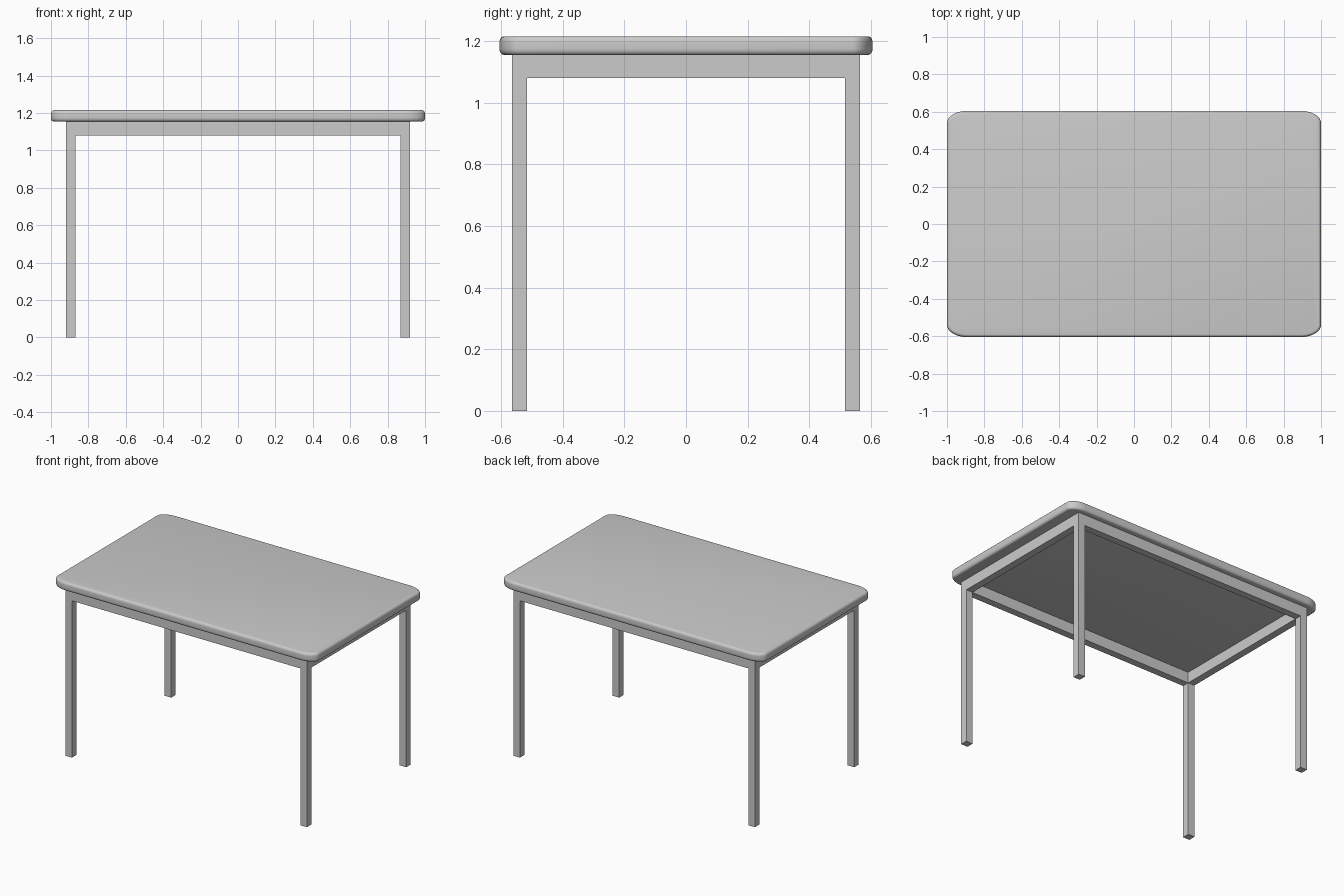
import bpy, bmesh, math

if "Cube" in bpy.data.objects:
    bpy.data.objects.remove(bpy.data.objects["Cube"])

Z_RAIL, Z_UNDER, Z_TOP = 1.08, 1.155, 1.215


def finish(name, bm):
    bmesh.ops.recalc_face_normals(bm, faces=bm.faces[:])
    mesh = bpy.data.meshes.new(name)
    bm.to_mesh(mesh)
    bm.free()
    obj = bpy.data.objects.new(name, mesh)
    bpy.context.collection.objects.link(obj)
    return obj


def outline(hx, hy, rx, ry, steps=10):
    """Rectangle outline with elliptical corners."""
    pts = []
    for q, (sx, sy) in enumerate(((1, 1), (-1, 1), (-1, -1), (1, -1))):
        for i in range(steps + 1):
            a = math.pi / 2 * (q + i / steps)
            pts.append((sx * (hx - rx) + rx * math.cos(a),
                        sy * (hy - ry) + ry * math.sin(a)))
    return pts


# Tabletop: rounded outline lofted through a softened edge profile
inset, rise, n = 0.015, 0.02, 6
arc = [(inset * (1 - math.sin(math.pi / 2 * i / n)),
        rise * (1 - math.cos(math.pi / 2 * i / n))) for i in range(n + 1)]
profile = [(d, Z_UNDER + h) for d, h in arc]
profile += [(d, Z_TOP - h) for d, h in reversed(arc)]
bm = bmesh.new()
rings = [[bm.verts.new((x, y, z))
          for x, y in outline(1.0 - d, 0.605 - d, 0.11 - d, 0.065 - d)]
         for d, z in profile]
for a, b in zip(rings, rings[1:]):
    for i in range(len(a)):
        j = (i + 1) % len(a)
        bm.faces.new((a[i], a[j], b[j], b[i]))
bm.faces.new(rings[0])
bm.faces.new(rings[-1])
top = finish("tabletop", bm)
bpy.context.view_layer.objects.active = top
top.select_set(True)
bpy.ops.object.shade_smooth_by_angle(angle=math.radians(40))

# Frame: a ring of rails raised to the tabletop, with corners pulled down as legs
xs, ys = (-0.92, -0.87, 0.87, 0.92), (-0.565, -0.516, 0.516, 0.565)
bm = bmesh.new()
grid = [[bm.verts.new((x, y, Z_RAIL)) for y in ys] for x in xs]
ring, corners = [], []
for i in range(3):
    for j in range(3):
        if (i, j) == (1, 1):
            continue
        f = bm.faces.new((grid[i][j], grid[i + 1][j],
                          grid[i + 1][j + 1], grid[i][j + 1]))
        ring.append(f)
        if i != 1 and j != 1:
            corners.append(f)
up = bmesh.ops.extrude_face_region(bm, geom=ring, use_keep_orig=True)["geom"]
bmesh.ops.translate(bm, vec=(0, 0, Z_UNDER - Z_RAIL),
                    verts=[v for v in up if isinstance(v, bmesh.types.BMVert)])
feet = bmesh.ops.extrude_discrete_faces(bm, faces=corners)["faces"]
bmesh.ops.translate(bm, vec=(0, 0, -Z_RAIL),
                    verts=list({v for f in feet for v in f.verts}))
bmesh.ops.remove_doubles(bm, verts=bm.verts[:], dist=0.0001)
finish("legs_and_rails", bm)
